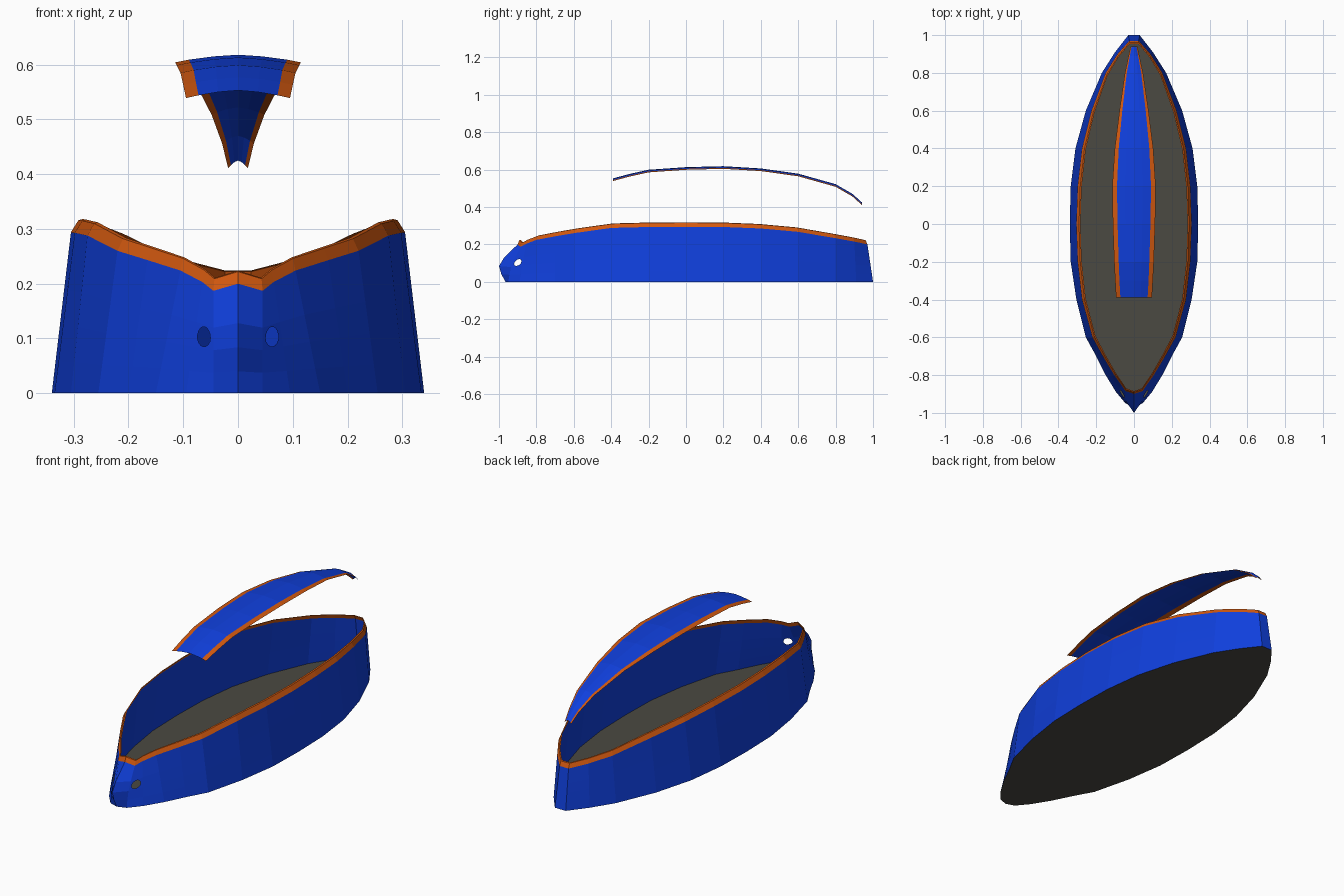
import bpy, bmesh, math
from mathutils import Vector

if "Cube" in bpy.data.objects:
    bpy.data.objects.remove(bpy.data.objects["Cube"])


def material(name, rgb):
    m = bpy.data.materials.new(name)
    m.diffuse_color = (*rgb, 1)
    m.use_nodes = True
    m.node_tree.nodes["Principled BSDF"].inputs["Base Color"].default_value = m.diffuse_color
    return m


BLUE = material("blue", (0.005, 0.05, 0.72))
ORANGE = material("orange", (0.65, 0.10, 0.005))
GREY = material("dark grey", (0.07, 0.067, 0.054))


def make_object(name, bm, mats):
    me = bpy.data.meshes.new(name)
    bm.to_mesh(me)
    bm.free()
    for m in mats:
        me.materials.append(m)
    ob = bpy.data.objects.new(name, me)
    bpy.context.collection.objects.link(ob)
    mod = ob.modifiers.new("mirror", 'MIRROR')
    mod.use_clip = True
    mod.merge_threshold = 0.0005
    return ob


def loft(sections):
    """Quad grid through the sections; returns the bmesh and faces by (section, row)."""
    bm = bmesh.new()
    g = [[bm.verts.new(p) for p in s] for s in sections]
    cells = {}
    for i in range(len(g) - 1):
        for j in range(len(g[0]) - 1):
            cells[i, j] = bm.faces.new((g[i][j], g[i+1][j], g[i+1][j+1], g[i][j+1]))
    return bm, cells


# Half-hull stations: bottom x, bottom y, rim x, rim y, rim z
ST = [(0, -.965, 0, -.90, .20), (.045, -.95, .045, -.885, .187),
      (.095, -.89, .065, -.855, .203), (.15, -.80, .105, -.80, .224),
      (.20, -.70, .165, -.70, .243), (.255, -.60, .22, -.60, .260),
      (.305, -.40, .275, -.40, .288), (.335, -.20, .298, -.20, .293),
      (.34, 0, .305, 0, .294), (.335, .20, .298, .20, .293),
      (.31, .40, .275, .40, .285), (.255, .60, .225, .60, .267),
      (.17, .80, .15, .80, .233), (.10, .91, .087, .90, .215),
      (.03, 1.0, .025, .97, .20), (0, 1.0, 0, .97, .20)]
ROWS = [0, .2, .42, .64, 1]
NOSE = [0, -.035, -.0623, -.05, 0]      # forward bulge of the bow per row

# Hull wall
sections = []
for k, (bx, by, rx, ry, rz) in enumerate(ST):
    amount = {0: 1, 1: .2}.get(k, 0)
    sections.append([(bx + (rx - bx) * f, by + (ry - by) * f + n * amount, rz * f)
                     for f, n in zip(ROWS, NOSE)])
bm, cells = loft(sections)

# Oval bow hole: swap one wall cell for a ring of faces round an opening
face = cells[1, 2]
c = [v.co.copy() for v in face.verts]
bmesh.ops.delete(bm, geom=[face], context='FACES_ONLY')


def on_cell(u, v):
    return (c[0] * (1 - u) + c[1] * u) * (1 - v) + (c[3] * (1 - u) + c[2] * u) * v


N = 16
inner, outer = [], []
for i in range(N):
    a = math.tau * i / N
    ca, sa = math.cos(a), math.sin(a)
    s = .5 / max(abs(ca), abs(sa))
    inner.append(bm.verts.new(on_cell(.5 + .34 * ca, .5 + .42 * sa)))
    outer.append(bm.verts.new(on_cell(.5 + s * ca, .5 + s * sa)))
for i in range(N):
    j = (i + 1) % N
    bm.faces.new((outer[i], outer[j], inner[j], inner[i]))
bmesh.ops.remove_doubles(bm, verts=bm.verts[:], dist=0.0001)
make_object("hull_wall", bm, [BLUE])

# Orange rim trim: sloped band and narrow lip
bm, _ = loft([[(rx, ry, rz), (rx * .955, ry * .99, rz + .022), (rx * .93, ry * .983, rz + .024)]
              for _, _, rx, ry, rz in ST])
make_object("rim_trim", bm, [ORANGE])

# Flat floor
bm = bmesh.new()
bm.faces.new([bm.verts.new((s[0], s[1], 0)) for s in ST])
make_object("floor", bm, [GREY])

# Floating roof strip: y, centre z, half width, half width of the blue panel
ROOF = [(-.39, .553, .095, .072), (-.30, .577, .10, .077), (-.20, .599, .105, .081),
        (0, .613, .112, .087), (.20, .618, .115, .090), (.40, .606, .102, .081),
        (.60, .578, .077, .062), (.80, .522, .048, .038), (.89, .470, .029, .022),
        (.94, .425, .018, .013)]
bm, cells = loft([[(w, y, z - .014), (b, y, z - .009), (b * .5, y, z - .003), (0, y, z)]
                  for y, z, w, b in ROOF])
for (i, j), f in cells.items():
    f.material_index = 1 if j == 0 else 0     # outer strip is orange
make_object("roof_panel", bm, [BLUE, ORANGE])
